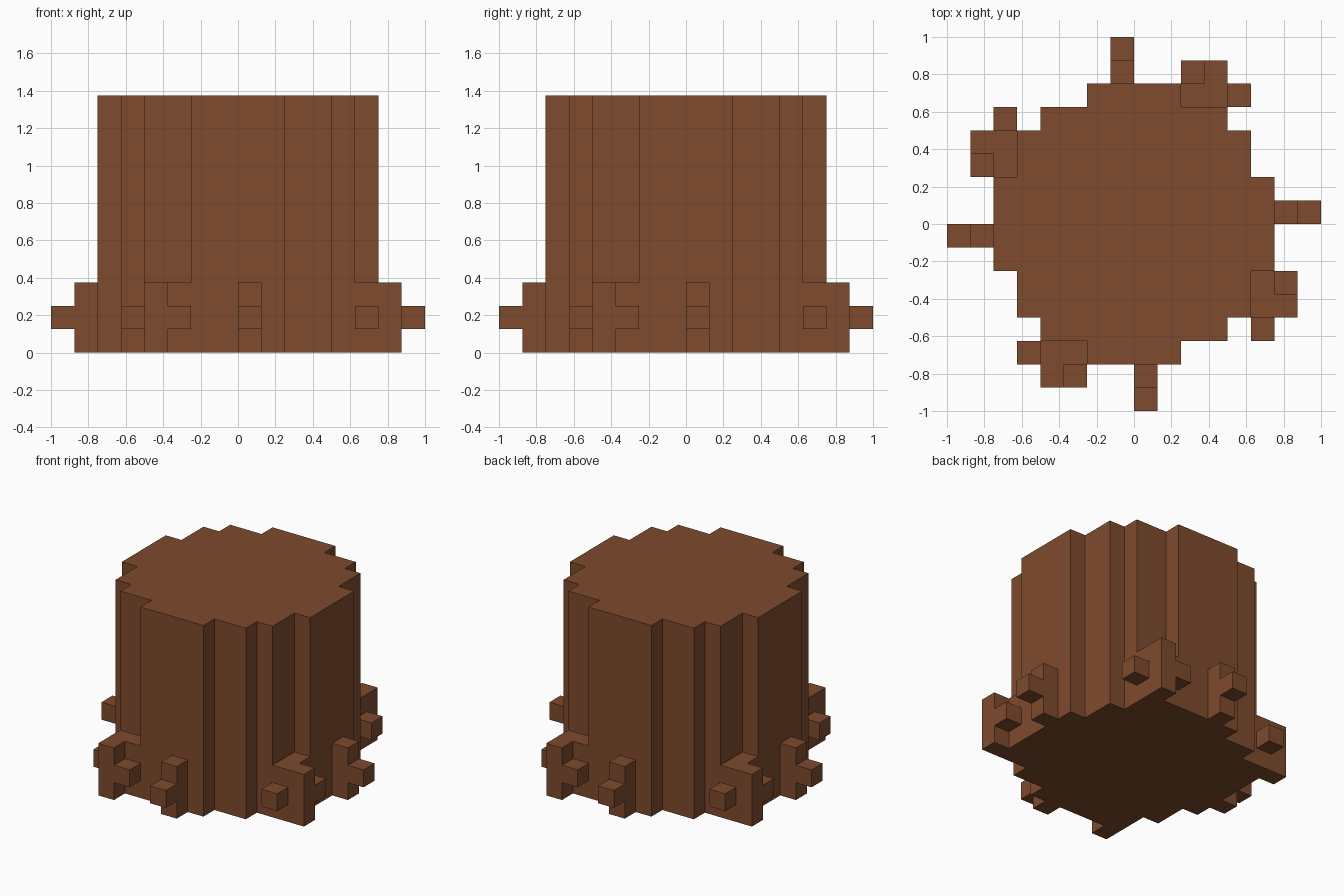
import bpy
import bmesh

U = 0.125  # one block

if "Cube" in bpy.data.objects:
    bpy.data.objects.remove(bpy.data.objects["Cube"], do_unlink=True)

bark = bpy.data.materials.new("bark_brown")
bark.use_nodes = True
colour = (0.21, 0.07, 0.027, 1.0)
bark.diffuse_color = colour
shader = bark.node_tree.nodes["Principled BSDF"]
shader.inputs["Base Color"].default_value = colour
shader.inputs["Roughness"].default_value = 0.9


def turn(points, quarters):
    """Rotate footprint points about z by quarter turns."""
    for _ in range(quarters):
        points = [(-y, x) for x, y in points]
    return points


def box(x0, x1, y0, y1):
    return [(x0, y0), (x1, y0), (x1, y1), (x0, y1)]


def build(name, prisms):
    """Make one object from (footprint, bottom, top) prisms in block units."""
    bm = bmesh.new()
    for outline, bottom, top in prisms:
        base = bm.faces.new([bm.verts.new((x * U, y * U, bottom * U)) for x, y in outline])
        ext = bmesh.ops.extrude_face_region(bm, geom=[base], use_keep_orig=True)
        verts = [g for g in ext["geom"] if isinstance(g, bmesh.types.BMVert)]
        bmesh.ops.translate(bm, verts=verts, vec=(0, 0, (top - bottom) * U))
    bmesh.ops.recalc_face_normals(bm, faces=bm.faces)
    mesh = bpy.data.meshes.new(name)
    bm.to_mesh(mesh)
    bm.free()
    mesh.materials.append(bark)
    obj = bpy.data.objects.new(name, mesh)
    bpy.context.collection.objects.link(obj)


# Trunk: stepped round outline, one corner repeated four times
corner = [(6, 2), (5, 2), (5, 4), (4, 4), (4, 5), (2, 5), (2, 6)]
build("trunk", [([p for q in range(4) for p in turn(corner, q)], 0, 11)])

# Roots: L-shaped corner root with two knobs, and a narrow root with one knob
corner_root = [(-4, -7), (-3, -7), (-3, -6), (-2, -6), (-2, -5), (-4, -5)]
for q, side in enumerate(("front", "left", "back", "right")):
    build(side + "_corner_root", [
        (turn(corner_root, q), 0, 3),
        (turn(box(-3, -2, -7, -6), q), 1, 2),
        (turn(box(-5, -4, -6, -5), q), 1, 2),
    ])
    build(side + "_narrow_root", [
        (turn(box(0, 1, -7, -6), q), 0, 3),
        (turn(box(0, 1, -8, -7), q), 1, 2),
    ])
